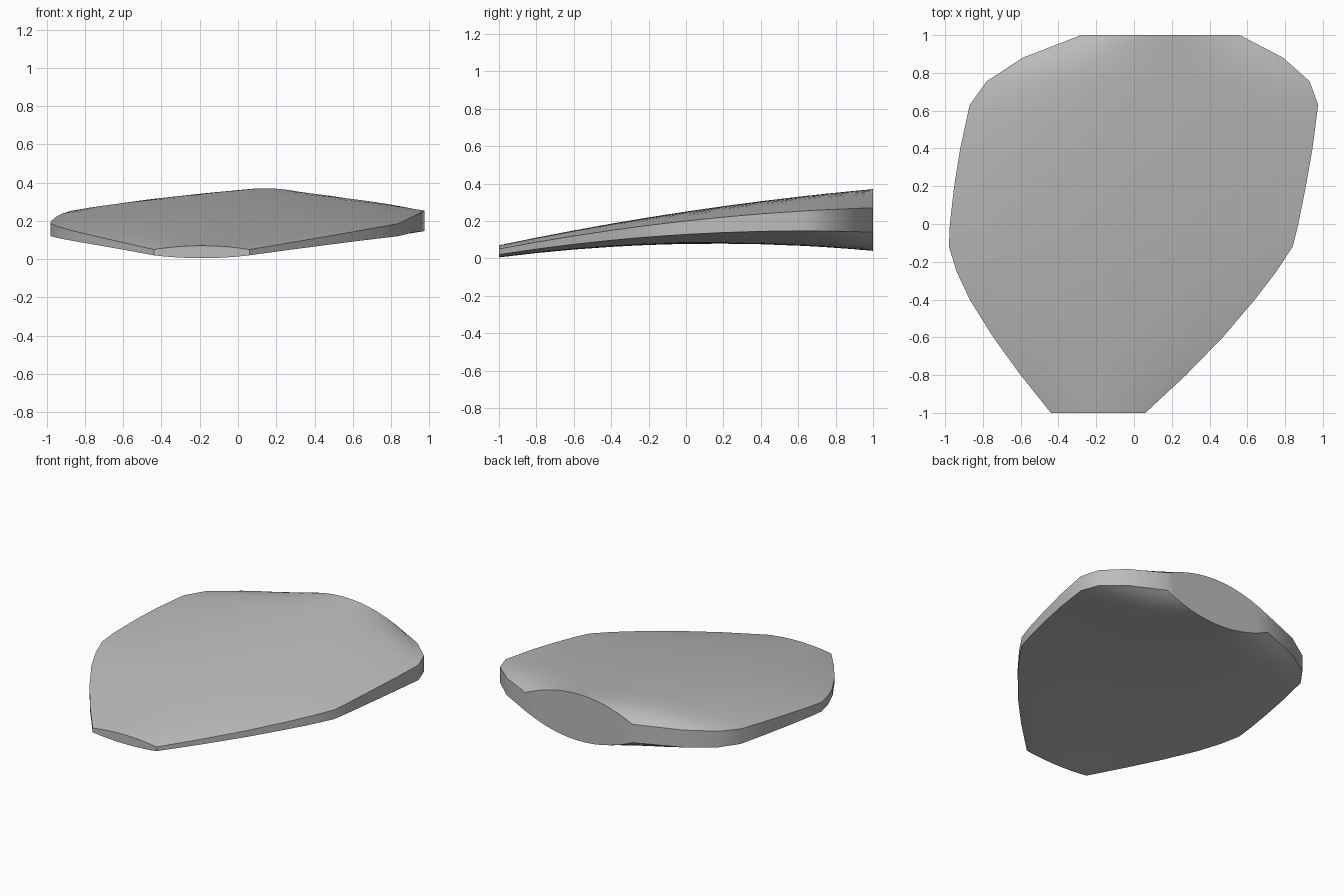
import bpy, bmesh, math

cube = bpy.data.objects.get("Cube")
if cube:
    bpy.data.objects.remove(cube)

# Plain grey material
grey = bpy.data.materials.new("stone_grey")
grey.use_nodes = True
color = (0.5, 0.5, 0.5, 1)
grey.diffuse_color = color
grey.node_tree.nodes["Principled BSDF"].inputs["Base Color"].default_value = color

# Plan outline stations: (y, left edge x, right edge x)
stations = [
    (-1, -0.44, 0.06), (-0.8, -0.6, 0.275), (-0.6, -0.745, 0.47),
    (-0.4, -0.87, 0.64), (-0.25, -0.94, 0.755), (-0.12, -0.98, 0.84),
    (0, -0.975, 0.87), (0.2, -0.952, 0.91), (0.4, -0.92, 0.945),
    (0.63, -0.87, 0.975), (0.755, -0.78, 0.93), (0.88, -0.59, 0.79),
    (1, -0.28, 0.56),
]
STEPS = 24


def curve(y, a, b, c):
    return a + b * y + c * y * y


def section(y, left, right):
    """Closed lens section with a domed top, a bowed underside and blunt edges."""
    rim_top = curve(y, 0.2, 0.11, -0.04)
    rim_low = curve(y, 0.128, 0.06, -0.048)
    crest = curve(y, 0.25, 0.15, -0.03)
    keel = curve(y, 0.077, 0.0175, -0.0545)
    top, low = [], []
    for i in range(STEPS + 1):
        u = i / STEPS
        dome = 4 * u * (1 - u)
        x = left + (right - left) * u
        top.append((x, y, rim_top + (crest - rim_top) * dome))
        low.append((x, y, rim_low + (keel - rim_low) * dome))
    return top + low[::-1]


# Skin the sections and cap the flat ends
bm = bmesh.new()
rings = [[bm.verts.new(p) for p in section(*s)] for s in stations]
for a, b in zip(rings, rings[1:]):
    for i in range(len(a)):
        j = (i + 1) % len(a)
        bm.faces.new((a[i], a[j], b[j], b[i]))
bm.faces.new(rings[0])
bm.faces.new(rings[-1])
bmesh.ops.recalc_face_normals(bm, faces=bm.faces)

mesh = bpy.data.meshes.new("curved_slab")
bm.to_mesh(mesh)
bm.free()
mesh.materials.append(grey)
slab = bpy.data.objects.new("curved_slab", mesh)
bpy.context.collection.objects.link(slab)

# Smooth shading with crisp rims
bpy.ops.object.select_all(action='DESELECT')
slab.select_set(True)
bpy.context.view_layer.objects.active = slab
bpy.ops.object.shade_smooth_by_angle(angle=math.radians(30))
